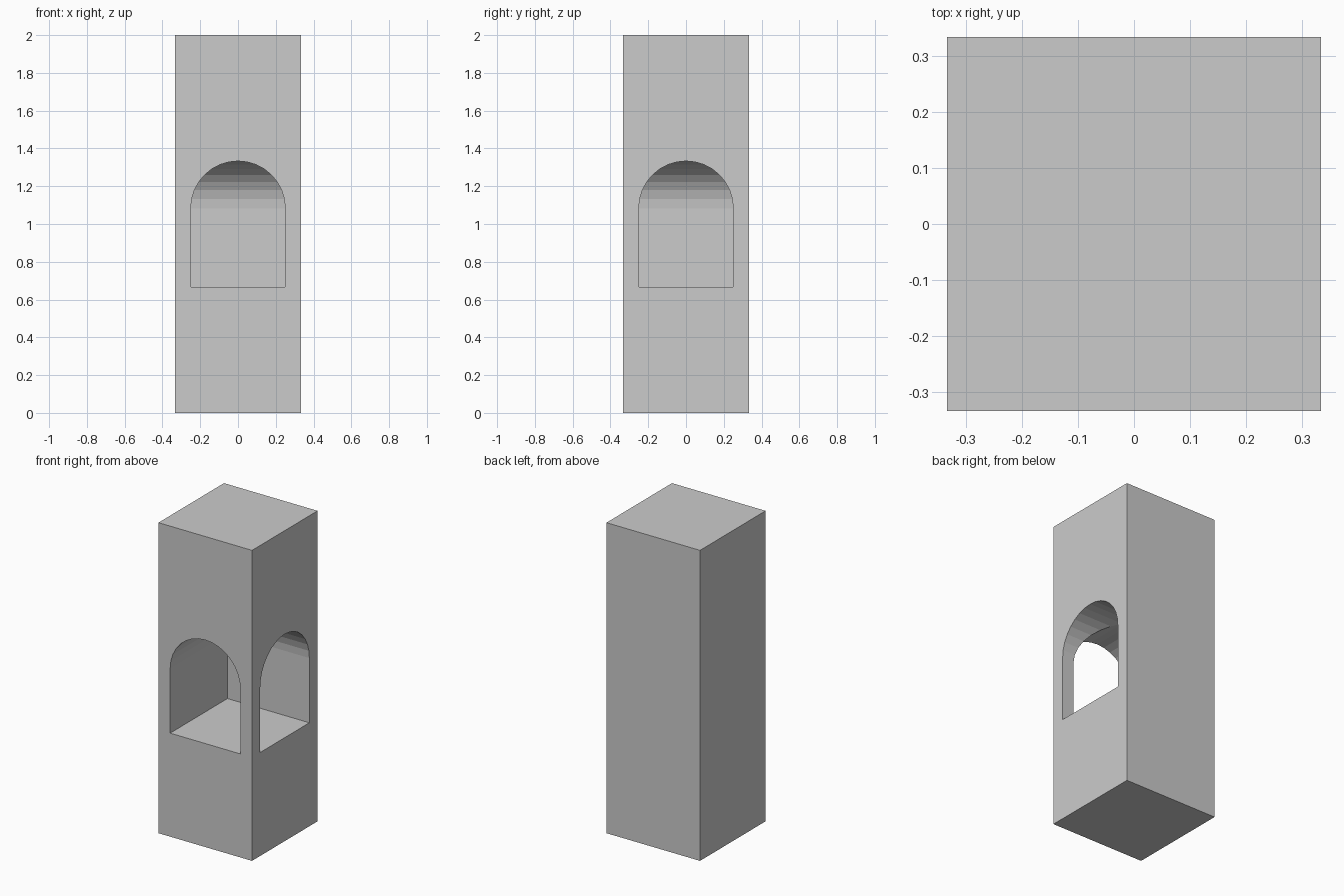
import bpy, bmesh, math

if "Cube" in bpy.data.objects:
    bpy.data.objects.remove(bpy.data.objects["Cube"])

W, H = 2 / 3, 2.0            # pillar width and height
R = 0.25                     # arch radius
SILL, SPRING = 2 / 3, 4 / 3 - R
SEG = 16                     # facets in the half-round arch

# Square pillar
bpy.ops.mesh.primitive_cube_add(size=1, location=(0, 0, H / 2))
pillar = bpy.context.object
pillar.name = "pillar"
pillar.scale = (W, W, H)
bpy.ops.object.transform_apply(location=False, rotation=False, scale=True)

# Arched opening profile as (across, height)
profile = [(-R, SILL), (R, SILL)]
profile += [(R * math.cos(math.pi * i / SEG), SPRING + R * math.sin(math.pi * i / SEG))
            for i in range(SEG + 1)]

# Passage: the arch enters at the front, turns on a mitre and leaves at the right
bm = bmesh.new()
stations = [lambda u, z: (u, -0.5, z),
            lambda u, z: (u, -u, z),
            lambda u, z: (0.5, -u, z)]
rings = [[bm.verts.new(place(u, z)) for u, z in profile] for place in stations]
n = len(profile)
for a, b in zip(rings, rings[1:]):
    for i in range(n):
        j = (i + 1) % n
        bm.faces.new((a[i], a[j], b[j], b[i]))
bm.faces.new(rings[0])
bm.faces.new(rings[-1])
bmesh.ops.recalc_face_normals(bm, faces=bm.faces)
mesh = bpy.data.meshes.new("passage_cutter")
bm.to_mesh(mesh)
bm.free()
cutter = bpy.data.objects.new("passage_cutter", mesh)
bpy.context.collection.objects.link(cutter)
cutter.hide_render = True

# Carve the passage out of the pillar
cut = pillar.modifiers.new("passage", 'BOOLEAN')
cut.operation = 'DIFFERENCE'
cut.solver = 'EXACT'
cut.object = cutter
bpy.context.view_layer.objects.active = pillar
bpy.ops.object.modifier_apply(modifier=cut.name)
bpy.data.objects.remove(cutter)
